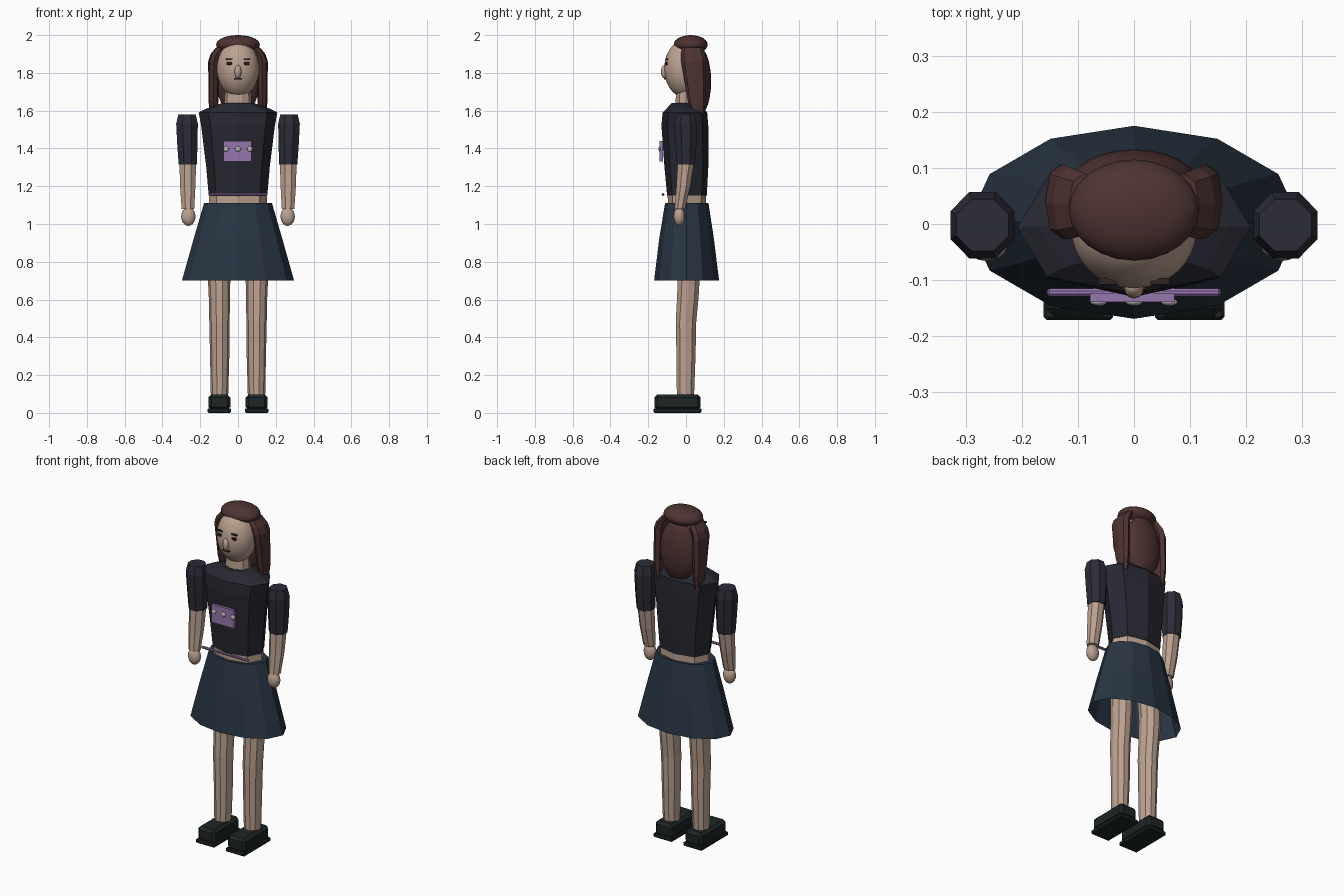
import bpy, bmesh, math

if "Cube" in bpy.data.objects:
    bpy.data.objects.remove(bpy.data.objects["Cube"])


def mat(name, r, g, b):
    m = bpy.data.materials.new(name)
    m.diffuse_color = (r, g, b, 1)
    m.use_nodes = True
    m.node_tree.nodes["Principled BSDF"].inputs["Base Color"].default_value = m.diffuse_color
    return m


SKIN = mat("skin", .50, .36, .28)
SHIRT = mat("shirt", .020, .021, .031)
SLEEVE = mat("sleeve", .025, .025, .040)
SKIRT = mat("skirt", .022, .036, .058)
HAIR = mat("hair", .075, .033, .031)
PURPLE = mat("purple", .30, .18, .42)
SHOE = mat("shoe", .013, .018, .018)
DARK = mat("dark", .03, .018, .016)
METAL = mat("metal", .5, .48, .45)


def finish(name, bm, m, smooth=False):
    bmesh.ops.recalc_face_normals(bm, faces=bm.faces)
    me = bpy.data.meshes.new(name)
    bm.to_mesh(me)
    bm.free()
    me.materials.append(m)
    for p in me.polygons:
        p.use_smooth = smooth
    ob = bpy.data.objects.new(name, me)
    bpy.context.collection.objects.link(ob)
    return ob


def loft(name, rings, m, n=8, power=1.0, caps=(True, True), turn=0.0):
    """Skin a stack of rings (z, cx, cy, rx, ry); power < 1 squares them off."""
    bm = bmesh.new()
    loops = []
    for z, cx, cy, rx, ry in rings:
        loop = []
        for i in range(n):
            a = 2 * math.pi * (i + turn) / n
            c, s = math.cos(a), math.sin(a)
            x = math.copysign(abs(c) ** power, c) if abs(c) > 1e-6 else 0
            y = math.copysign(abs(s) ** power, s) if abs(s) > 1e-6 else 0
            loop.append(bm.verts.new((cx + rx * x, cy + ry * y, z)))
        loops.append(loop)
    for a, b in zip(loops, loops[1:]):
        for i in range(n):
            j = (i + 1) % n
            bm.faces.new((a[i], a[j], b[j], b[i]))
    if caps[0]:
        bm.faces.new(loops[0])
    if caps[1]:
        bm.faces.new(loops[-1])
    return finish(name, bm, m)


def ball(name, loc, radii, m, u=24, v=14, smooth=True):
    bm = bmesh.new()
    bmesh.ops.create_uvsphere(bm, u_segments=u, v_segments=v, radius=1)
    bmesh.ops.scale(bm, vec=radii, verts=bm.verts)
    bmesh.ops.translate(bm, vec=loc, verts=bm.verts)
    return finish(name, bm, m, smooth)


def box(name, loc, size, m, bevel=0):
    bm = bmesh.new()
    bmesh.ops.create_cube(bm, size=1)
    bmesh.ops.scale(bm, vec=size, verts=bm.verts)
    bmesh.ops.translate(bm, vec=loc, verts=bm.verts)
    if bevel:
        bmesh.ops.bevel(bm, geom=bm.edges[:], offset=bevel, segments=1, affect='EDGES')
    return finish(name, bm, m)


# Torso, waist, skirt and neck
loft("shirt", [(1.15, 0, .005, .155, .105), (1.30, 0, .002, .168, .116),
               (1.52, 0, -.006, .195, .124), (1.59, 0, -.006, .208, .118),
               (1.61, 0, -.004, .17, .10), (1.64, 0, -.005, .085, .072)], SHIRT, 8, .85)
loft("waist", [(1.06, 0, .005, .155, .10), (1.155, 0, .005, .152, .102)], SKIN, 8, .85)
loft("skirt", [(.70, 0, .003, .297, .172), (.92, 0, .003, .235, .145),
               (1.11, 0, .004, .180, .115)], SKIRT, 12, caps=(False, True))
loft("neck", [(1.59, 0, 0, .075, .06), (1.72, 0, 0, .068, .055)], SKIN, 10)

# Head and face
ball("head", (0, -.01, 1.822), (.112, .105, .15), SKIN, 32, 20)
ball("nose", (0, -.113, 1.806), (.018, .020, .036), SKIN, 12, 8)
box("mouth", (0, -.111, 1.769), (.042, .012, .008), DARK)

# Hair
ball("hair_cap", (0, .025, 1.95), (.116, .09, .05), HAIR)
ball("back_hair", (0, .07, 1.755), (.115, .063, .18), HAIR)

# Badge with studs, and the thin belt bar
box("badge", (-.003, -.131, 1.385), (.15, .016, .108), PURPLE)
for i in (-1, 0, 1):
    ball("badge_stud", (i * .063, -.139, 1.397), (.015, .007, .014), METAL, 12, 8)
box("belt", (0, -.122, 1.156), (.31, .014, .014), PURPLE, .004)

# Paired parts
for s, side in ((-1, "left"), (1, "right")):
    box(side + "_eye", (s * .046, -.104, 1.849), (.028, .012, .016), DARK, .003)
    box(side + "_eyebrow", (s * .046, -.102, 1.873), (.034, .012, .008), DARK)
    loft(side + "_hair_strand",
         [(1.56, s * .128, .065, .020, .028), (1.65, s * .130, .058, .026, .048),
          (1.86, s * .128, .040, .030, .066), (1.90, s * .115, .037, .030, .064),
          (1.935, s * .088, .035, .028, .055)], HAIR, 8, .85)
    # Arms
    loft(side + "_sleeve",
         [(1.315, s * .266, 0, .052, .052), (1.42, s * .268, 0, .058, .060),
          (1.53, s * .270, -.002, .062, .064), (1.58, s * .270, -.002, .050, .050)],
         SLEEVE, 8, turn=.5)
    loft(side + "_forearm",
         [(1.08, s * .265, -.033, .036, .030), (1.20, s * .266, -.014, .044, .040),
          (1.33, s * .266, 0, .048, .047)], SKIN, 8, turn=.5)
    ball(side + "_hand", (s * .263, -.036, 1.04), (.038, .030, .050), SKIN, 16, 10)
    # Legs
    loft(side + "_leg",
         [(.09, s * .098, -.003, .046, .048), (.30, s * .097, 0, .051, .053),
          (.48, s * .098, 0, .054, .057), (.62, s * .099, .010, .056, .060),
          (.72, s * .100, .015, .060, .061), (1.02, s * .092, .008, .066, .066)],
         SKIN, 10)
    # Shoes
    box(side + "_shoe", (s * .099, -.045, .056), (.116, .244, .084), SHOE, .016)
    box(side + "_sole", (s * .099, -.045, .012), (.124, .252, .024), SHOE, .005)
